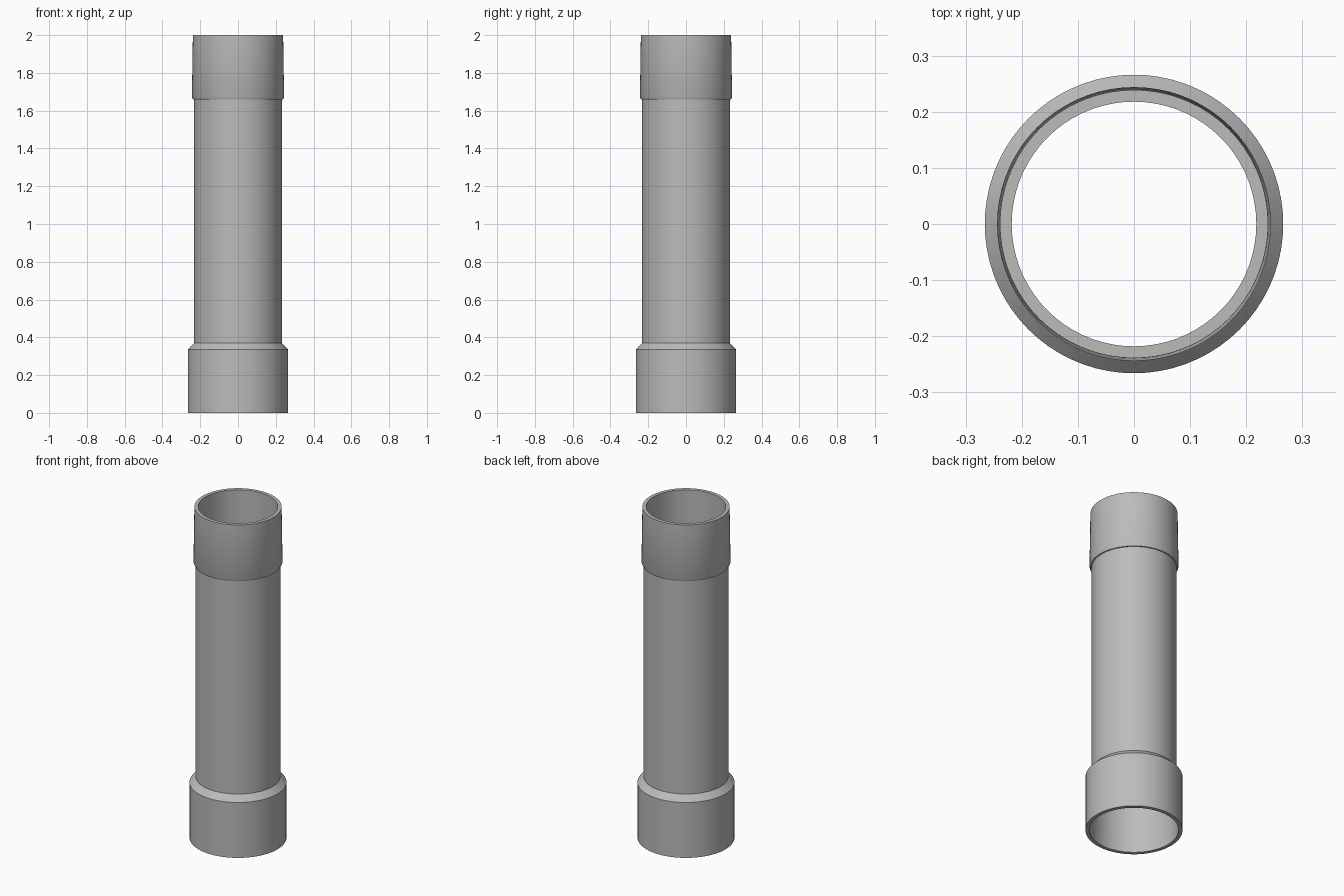
import bpy
import bmesh
from math import radians, tau

cube = bpy.data.objects.get("Cube")
if cube:
    bpy.data.objects.remove(cube, do_unlink=True)

SIDES = 72

# Plain grey plastic
grey = bpy.data.materials.new("grey_plastic")
grey.use_nodes = True
grey.diffuse_color = (0.5, 0.5, 0.5, 1)
grey.node_tree.nodes["Principled BSDF"].inputs["Base Color"].default_value = grey.diffuse_color


def lathe(name, profile):
    """Revolve a closed (radius, height) profile around z."""
    bm = bmesh.new()
    verts = [bm.verts.new((r, 0, z)) for r, z in profile]
    edges = [bm.edges.new((v, verts[(i + 1) % len(verts)])) for i, v in enumerate(verts)]
    bmesh.ops.spin(bm, geom=verts + edges, cent=(0, 0, 0), axis=(0, 0, 1),
                   angle=tau, steps=SIDES, use_merge=True)
    bmesh.ops.remove_doubles(bm, verts=bm.verts[:], dist=0.0001)
    bmesh.ops.recalc_face_normals(bm, faces=bm.faces[:])
    mesh = bpy.data.meshes.new(name)
    bm.to_mesh(mesh)
    bm.free()
    mesh.materials.append(grey)
    obj = bpy.data.objects.new(name, mesh)
    bpy.context.collection.objects.link(obj)
    bpy.ops.object.select_all(action='DESELECT')
    obj.select_set(True)
    bpy.context.view_layer.objects.active = obj
    bpy.ops.object.shade_smooth_by_angle(angle=radians(25))
    return obj


# One hollow pipe: wide socket below, straight barrel, tapered spigot collar on top
lathe("pipe", [
    # outside, going up
    (0.266, 0), (0.266, 0.335), (0.232, 0.37), (0.232, 1.66),
    (0.239, 1.66), (0.244, 1.672), (0.239, 2),
    # bore, going down into the tapered socket
    (0.218, 2), (0.218, 0.37), (0.239, 0.335), (0.244, 0),
])
